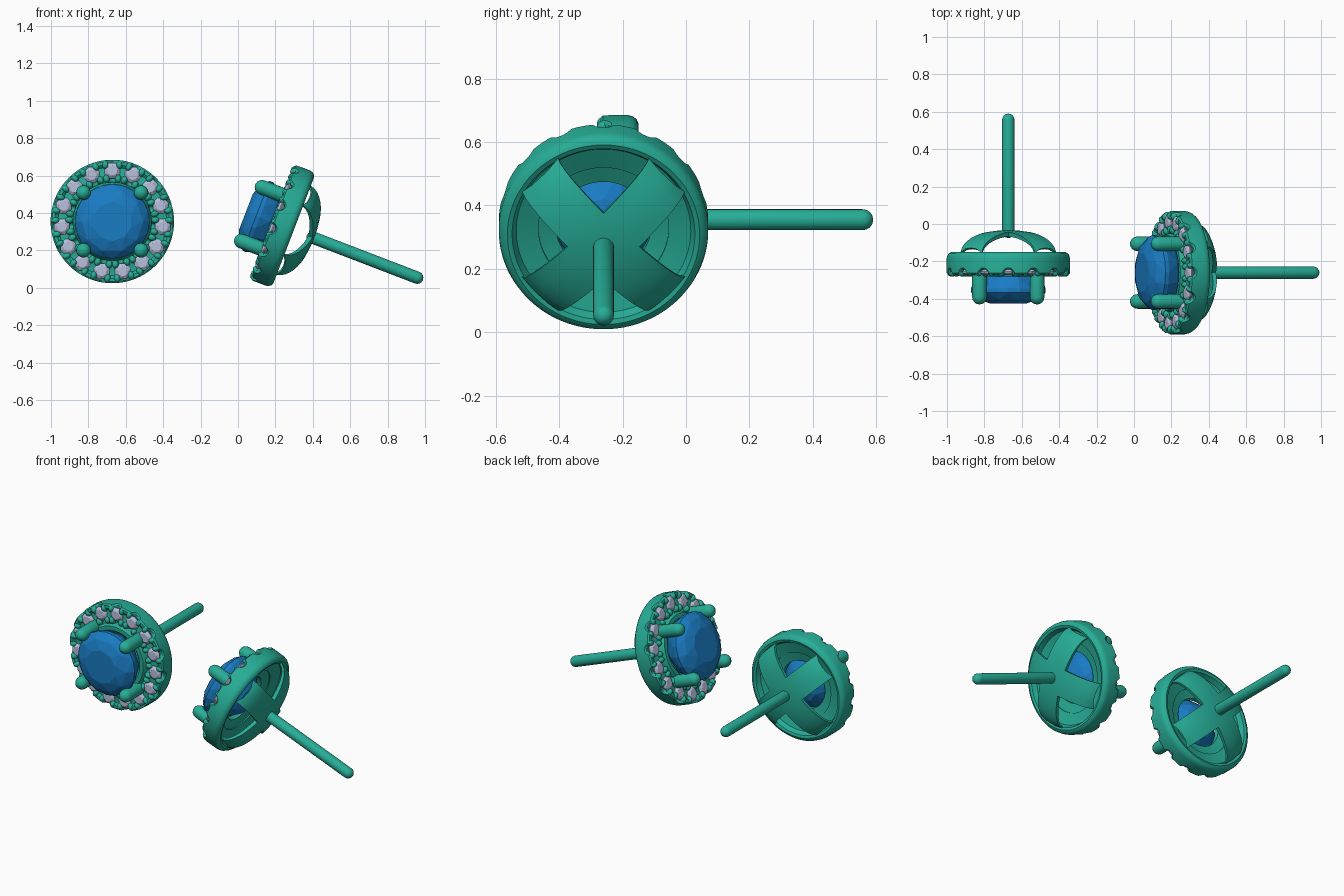
import bpy, bmesh, math
from mathutils import Matrix, Vector

if "Cube" in bpy.data.objects:
    bpy.data.objects.remove(bpy.data.objects["Cube"])

def mat(name, c):
    m = bpy.data.materials.new(name)
    m.diffuse_color = (*c, 1)
    m.use_nodes = True
    m.node_tree.nodes["Principled BSDF"].inputs["Base Color"].default_value = m.diffuse_color
    return m

METAL = mat("metal", (0.02, 0.42, 0.31))
BLUE = mat("blue_gem", (0.01, 0.2, 0.55))
PALE = mat("pale_gem", (0.48, 0.53, 0.72))
N = 15                      # halo stones
STEP = 2 * math.pi / N
HALO_R = 0.272

# placement of the two earrings (local: axis along y, front at -y)
c, s = math.cos(math.radians(21)), math.sin(math.radians(21))
tilt = Matrix(((0, c, s, 0.438), (-1, 0, 0, -0.26), (0, -s, c, 0.254), (0, 0, 0, 1)))
PLACES = {"left": Matrix.Translation((-0.672, 0, 0.355)), "right": tilt}

def finish(bm, name, material, angle=None):
    """Make one mesh and place it in both earrings."""
    bmesh.ops.recalc_face_normals(bm, faces=bm.faces[:])
    me = bpy.data.meshes.new(name)
    bm.to_mesh(me)
    bm.free()
    me.materials.append(material)
    for side, m in PLACES.items():
        ob = bpy.data.objects.new(f"{side}_{name}", me)
        bpy.context.collection.objects.link(ob)
        ob.matrix_world = m
    if angle:
        bpy.ops.object.select_all(action='DESELECT')
        ob.select_set(True)
        bpy.context.view_layer.objects.active = ob
        bpy.ops.object.shade_smooth_by_angle(angle=math.radians(angle))

def polar(r, y, a):
    return Vector((r * math.sin(a), y, r * math.cos(a)))

def lathe(bm, profile, n, closed=True, dy=None):
    """Spin (radius, y) points around the y axis."""
    rings = [[bm.verts.new(polar(r, y + (dy(y, k * 2 * math.pi / n) if dy else 0),
                                 k * 2 * math.pi / n)) for k in range(n)] for r, y in profile]
    pairs = list(zip(rings, rings[1:]))
    if closed:
        pairs.append((rings[-1], rings[0]))
    else:
        bm.faces.new(rings[0])
        bm.faces.new(rings[-1])
    for a, b in pairs:
        for k in range(n):
            j = (k + 1) % n
            bm.faces.new((a[k], a[j], b[j], b[k]))

def capsule(r, y0, y1, n=4):
    """Rounded rod profile along y."""
    arc = [math.radians(5 + 85 * i / n) for i in range(n + 1)]
    front = [(r * math.sin(t), y0 + r - r * math.cos(t)) for t in arc]
    back = [(r * math.sin(t), y1 - r + r * math.cos(t)) for t in reversed(arc)]
    return front + back

def gem(bm, levels, n, m=Matrix()):
    """Faceted stone: convex hull of staggered rings (radius, y, half-step offset)."""
    vs = []
    for r, y, off in levels:
        count = n if r > 0 else 1
        vs += [bm.verts.new(m @ polar(r, y, (k + off / 2) * 2 * math.pi / count))
               for k in range(count)]
    res = bmesh.ops.convex_hull(bm, input=vs)
    bmesh.ops.delete(bm, geom=[v for v in res["geom_interior"] if v.is_valid
                               and isinstance(v, bmesh.types.BMVert)], context='VERTS')

# halo ring, with notches in its front where the stones sit
def notch(y, a):
    d = abs((a + STEP / 2) % STEP - STEP / 2) * 0.32
    return 0.028 * math.sqrt(max(0, 1 - (d / 0.029) ** 2)) if y < -0.25 else 0

bm = bmesh.new()
lathe(bm, [(0.205, -0.262), (0.235, -0.266), (0.255, -0.258), (0.29, -0.258), (0.305, -0.27),
           (0.322, -0.27), (0.33, -0.262), (0.33, -0.185), (0.326, -0.168), (0.317, -0.156),
           (0.303, -0.15), (0.288, -0.155), (0.275, -0.185), (0.205, -0.205)], N * 16, dy=notch)
finish(bm, "halo_ring", METAL, 35)

# small beads gripping the halo stones
bm = bmesh.new()
for k in range(N):
    for side in (-1, 1):
        for r, rad in ((0.23, 0.022), (0.305, 0.023)):
            a = k * STEP + side * (0.138 if r < 0.25 else 0.125)
            m = (Matrix.Translation(polar(r, -0.257, a)) @ Matrix.Rotation(a, 4, 'Y')
                 @ Matrix.Diagonal((0.018, 0.024, rad, 1)))
            bmesh.ops.create_uvsphere(bm, u_segments=12, v_segments=8, radius=1, matrix=m)
finish(bm, "halo_beads", METAL, 60)

# halo stones
bm = bmesh.new()
for k in range(N):
    gem(bm, [(0.027, -0.274, 0), (0.045, -0.261, 1), (0.045, -0.255, 1), (0.012, -0.22, 0)],
        8, Matrix.Translation(polar(HALO_R, 0, k * STEP)))
finish(bm, "halo_stones", PALE)

# centre gem
bm = bmesh.new()
gem(bm, [(0.105, -0.424, 0), (0.165, -0.402, 1), (0.2, -0.365, 0), (0.2, -0.365, 1),
         (0.2, -0.345, 0), (0.2, -0.345, 1), (0.175, -0.285, 1), (0.1, -0.205, 0), (0, -0.165, 0)], 10)
finish(bm, "centre_gem", BLUE)

# seat ring below the centre gem
bm = bmesh.new()
lathe(bm, [(0.15, -0.255), (0.175, -0.28), (0.2, -0.28), (0.21, -0.265), (0.21, -0.21), (0.15, -0.225)], 64)
finish(bm, "gem_seat", METAL, 35)

# four prongs
bm = bmesh.new()
for k in range(4):
    before = set(bm.verts)
    lathe(bm, capsule(0.039, -0.43, -0.215), 20, closed=False)
    new = [v for v in bm.verts if v not in before]
    bmesh.ops.translate(bm, verts=new, vec=polar(0.218, 0, math.radians(45 + 90 * k)))
finish(bm, "prongs", METAL, 50)

# domed cross on the back
W, T = 0.08, 0.025
half = [0, W / 2, W, 0.11, 0.14, 0.17, 0.2, 0.225, 0.25, 0.27, 0.283]
ticks = [-t for t in half[:0:-1]] + half
bm = bmesh.new()

def dome(u, v, inset):
    r = min(math.hypot(u, v), 0.294)
    y = -0.165 + (0.132 - inset) * math.sqrt(1 - (r / 0.295) ** 2)
    k = 1 - inset * 1.5
    q = math.sqrt(0.5)
    f = min(1, 0.294 / max(math.hypot(u, v), 1e-6)) * k
    return Vector(((u - v) * q * f, y, (u + v) * q * f))

layers = []
for inset in (0, T):
    layers.append({(i, j): bm.verts.new(dome(u, v, inset))
                   for i, u in enumerate(ticks) for j, v in enumerate(ticks)
                   if min(abs(u), abs(v)) <= W + 1e-6})
count = {}
for i in range(len(ticks) - 1):
    for j in range(len(ticks) - 1):
        mu, mv = (ticks[i] + ticks[i + 1]) / 2, (ticks[j] + ticks[j + 1]) / 2
        if min(abs(mu), abs(mv)) < W:
            q = [(i, j), (i + 1, j), (i + 1, j + 1), (i, j + 1)]
            for L in layers:
                bm.faces.new([L[p] for p in q])
            for a, b in zip(q, q[1:] + q[:1]):
                count.setdefault(frozenset((a, b)), []).append((a, b))
for e in count.values():
    if len(e) == 1:
        a, b = e[0]
        bm.faces.new((layers[0][a], layers[0][b], layers[1][b], layers[1][a]))
bmesh.ops.delete(bm, geom=[v for v in bm.verts if not v.link_faces], context='VERTS')
finish(bm, "back_cross", METAL, 35)

# ear post
bm = bmesh.new()
lathe(bm, capsule(0.033, -0.075, 0.59), 24, closed=False)
finish(bm, "ear_post", METAL, 50)
